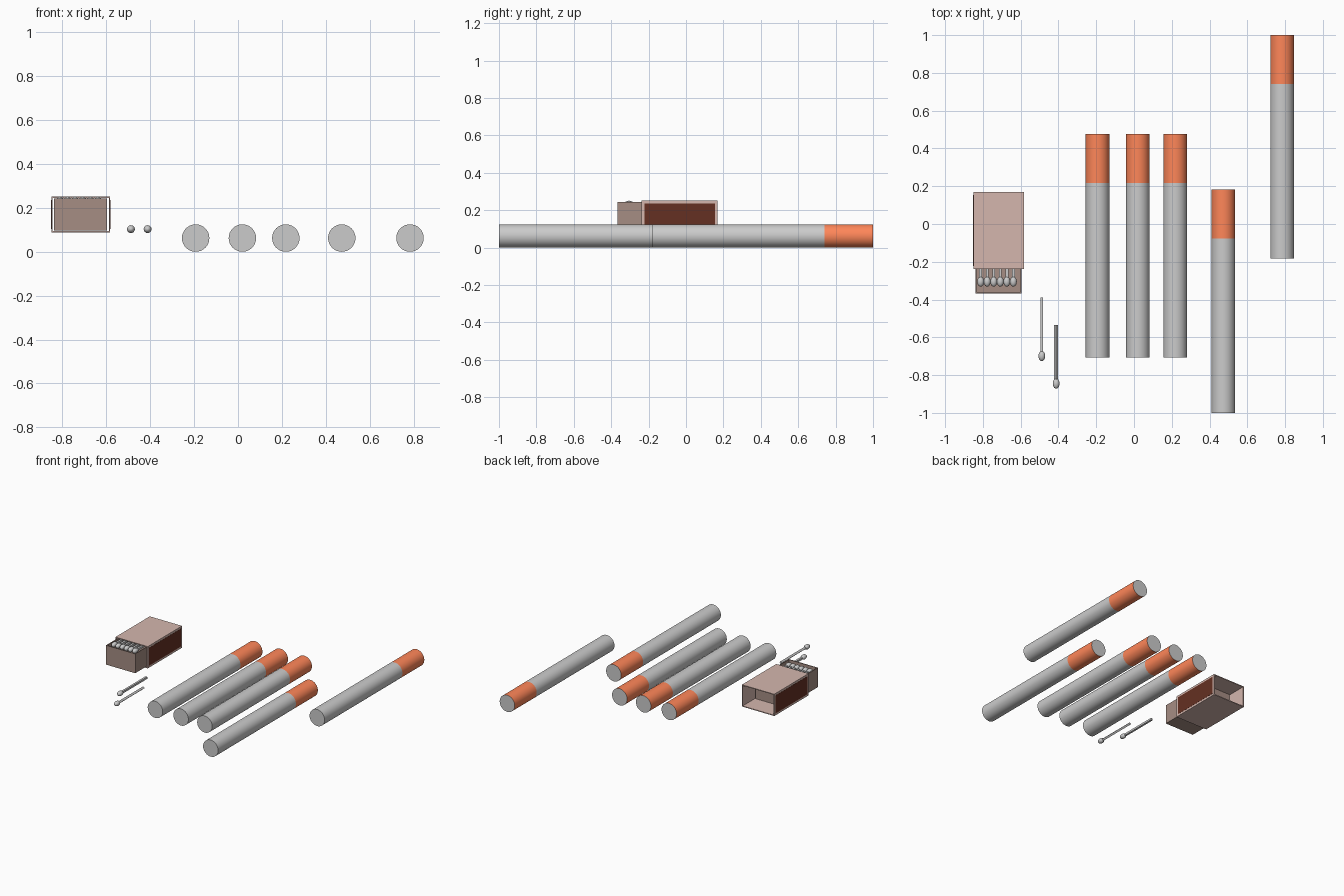
import bpy
import bmesh
import math
from mathutils import Matrix, Vector

if "Cube" in bpy.data.objects:
    bpy.data.objects.remove(bpy.data.objects["Cube"], do_unlink=True)


def material(name, rgb):
    mat = bpy.data.materials.new(name)
    mat.use_nodes = True
    color = (*rgb, 1)
    mat.diffuse_color = color
    mat.node_tree.nodes["Principled BSDF"].inputs["Base Color"].default_value = color
    return mat


PAPER = material("paper", (0.8, 0.8, 0.8))
ORANGE = material("filter_orange", (1.0, 0.24, 0.1))
ROSE = material("card_rose", (0.66, 0.47, 0.42))
BROWN = material("tray_brown", (0.38, 0.27, 0.23))
RED = material("striker_red", (0.13, 0.03, 0.016))


def finish(bm, name, mats=(), smooth=False):
    mesh = bpy.data.meshes.new(name)
    bm.to_mesh(mesh)
    bm.free()
    for mat in mats:
        mesh.materials.append(mat)
    obj = bpy.data.objects.new(name, mesh)
    bpy.context.collection.objects.link(obj)
    if smooth:
        bpy.ops.object.select_all(action="DESELECT")
        obj.select_set(True)
        bpy.context.view_layer.objects.active = obj
        bpy.ops.object.shade_smooth_by_angle()
    return obj


def box(name, low, high, mat, open_dirs=(), wall=0):
    """Box between two corners; faces along open_dirs are removed and walls get thickness."""
    low, high = Vector(low), Vector(high)
    bm = bmesh.new()
    place = Matrix.Translation((low + high) / 2) @ Matrix.Diagonal((*(high - low), 1))
    bmesh.ops.create_cube(bm, size=1, matrix=place)
    bm.normal_update()
    gone = [f for f in bm.faces if any(f.normal.dot(Vector(d)) > 0.9 for d in open_dirs)]
    bmesh.ops.delete(bm, geom=gone, context="FACES")
    obj = finish(bm, name, [mat])
    if wall:
        mod = obj.modifiers.new("wall", "SOLIDIFY")
        mod.thickness = wall
        mod.offset = -1
        mod.use_even_offset = True
    return obj


ALONG_Y = Matrix.Rotation(-math.pi / 2, 4, "X")
RADIUS, LENGTH, FILTER = 0.0625, 1.182, 0.26


def cigarette(name, x, front):
    """Paper rod lying along y with an orange band at the back."""
    bm = bmesh.new()
    place = Matrix.Translation((x, front + LENGTH / 2, RADIUS)) @ ALONG_Y
    bmesh.ops.create_cone(bm, cap_ends=True, segments=32, radius1=RADIUS,
                          radius2=RADIUS, depth=LENGTH, matrix=place)
    seam = front + LENGTH - FILTER
    bmesh.ops.bisect_plane(bm, geom=bm.verts[:] + bm.edges[:] + bm.faces[:],
                           plane_co=(0, seam, 0), plane_no=(0, 1, 0))
    bm.normal_update()
    for face in bm.faces:
        if face.calc_center_median().y > seam and abs(face.normal.y) < 0.5:
            face.material_index = 1
    finish(bm, name, [PAPER, ORANGE], smooth=True)


def match(name, x, front, z, roll=0):
    """Square stick along y with an oval head at the front."""
    head_y, stick = front + 0.027, 0.3
    bm = bmesh.new()
    place = (Matrix.Translation((x, head_y + 0.01 + stick / 2, z))
             @ Matrix.Rotation(roll, 4, "Y") @ Matrix.Diagonal((0.015, stick, 0.015, 1)))
    bmesh.ops.create_cube(bm, size=1, matrix=place)
    place = (Matrix.Translation((x, head_y, z)) @ Matrix.Diagonal((0.018, 0.027, 0.018, 1))
             @ ALONG_Y)
    bmesh.ops.create_uvsphere(bm, u_segments=16, v_segments=10, radius=1, matrix=place)
    finish(bm, name, smooth=True)


# Cigarettes: three in a row, one forward, one back
for i, (x, front) in enumerate([(-0.193, -0.706), (0.02, -0.706), (0.218, -0.706),
                                (0.473, -1.0), (0.784, -0.182)]):
    cigarette(f"cigarette_{i + 1}", x, front)

# Matchbox sleeve, open at both ends
LOW, HIGH = (-0.851, -0.237, 0.088), (-0.583, 0.169, 0.252)
box("box_sleeve", LOW, HIGH, ROSE, [(0, 1, 0), (0, -1, 0)], wall=0.006)

# Striker strips on both sides of the sleeve
RIM = 0.015
for name, x in (("striker_right", LOW[0]), ("striker_left", HIGH[0])):
    box(name, (x - 0.001, LOW[1] + RIM, LOW[2] + RIM),
        (x + 0.001, HIGH[1] - RIM, HIGH[2] - RIM), RED)

# Tray pulled partly out of the sleeve
box("box_tray", (-0.839, -0.367, 0.098), (-0.596, 0.03, 0.243), BROWN,
    [(0, 0, 1)], wall=0.006)

# Matches in the tray and two loose ones
for i in range(6):
    match(f"tray_match_{i + 1}", -0.812 + i * 0.0347, -0.332, 0.233)
match("loose_match_1", -0.488, -0.726, 0.103)
match("loose_match_2", -0.412, -0.872, 0.103, roll=math.pi / 4)
